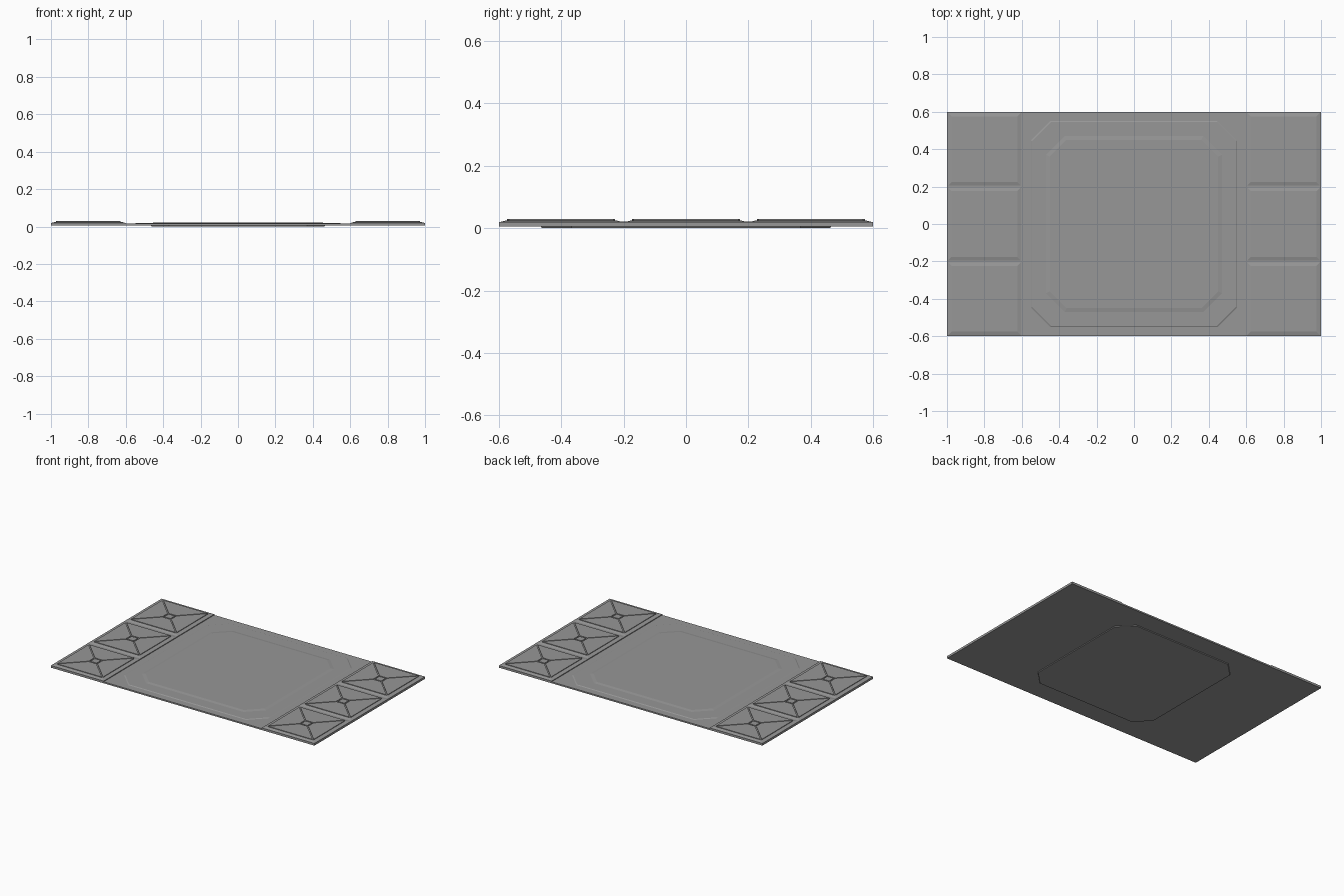
import bpy
import math
from mathutils import Matrix, Vector

cube = bpy.data.objects.get("Cube")
if cube:
    bpy.data.objects.remove(cube, do_unlink=True)

grey = bpy.data.materials.new("panel grey")
grey.use_nodes = True
colour = (0.31, 0.31, 0.31, 1)
grey.diffuse_color = colour
grey.node_tree.nodes["Principled BSDF"].inputs["Base Color"].default_value = colour


def rectangle(cx, cy, hx, hy):
    return [(cx + sx * hx, cy + sy * hy) for sx, sy in ((-1, -1), (1, -1), (1, 1), (-1, 1))]


def octagon(half, cut):
    """Square with cut corners, counter-clockwise."""
    a, b = half, half - cut
    return [(-b, -a), (b, -a), (a, -b), (a, b), (b, a), (-b, a), (-a, b), (-a, -b)]


def loft(name, *rings):
    """Solid through (outline, height) rings, capped at both ends."""
    n = len(rings[0][0])
    verts = [(x, y, z) for outline, z in rings for x, y in outline]
    faces = [list(range(n))[::-1], list(range(len(verts) - n, len(verts)))]
    for r in range(len(rings) - 1):
        for i in range(n):
            j = (i + 1) % n
            faces.append([r * n + i, r * n + j, r * n + n + j, r * n + n + i])
    mesh = bpy.data.meshes.new(name)
    mesh.from_pydata(verts, [], faces)
    mesh.materials.append(grey)
    obj = bpy.data.objects.new(name, mesh)
    bpy.context.collection.objects.link(obj)
    return obj


# Base slab
slab = rectangle(0, 0, 1, 0.6)
loft("base_slab", (slab, 0.005), (slab, 0.015))

# Stepped octagonal centre
loft("centre_border", (octagon(0.552, 0.105), 0.012), (octagon(0.552, 0.105), 0.015),
     (octagon(0.546, 0.103), 0.018))
loft("centre_panel", (octagon(0.462, 0.095), 0), (octagon(0.47, 0.1), 0.018),
     (octagon(0.45, 0.09), 0.021))

# Side strips, each with three square pads
trapezoid = [Vector(p) for p in ((0.033, -0.028), (0.173, -0.168), (0.173, 0.168), (0.033, 0.028))]
for side, sx in (("left", 1), ("right", -1)):
    cx = sx * 0.8
    strip = rectangle(cx, 0, 0.2, 0.6)
    loft(f"{side}_strip", (strip, 0.005), (strip, 0.02))
    for row, cy in enumerate((-0.4, 0, 0.4), 1):
        pad = f"{side}_pad_{row}"
        loft(f"{pad}_base", (rectangle(cx, cy, 0.199, 0.199), 0.019),
             (rectangle(cx, cy, 0.176, 0.176), 0.025))
        # Four wedge plates separated by diagonal grooves
        for k in range(4):
            turn = Matrix.Rotation(k * math.pi / 2, 2)
            outline = [tuple(turn @ p + Vector((cx, cy))) for p in trapezoid]
            loft(f"{pad}_wedge_{k + 1}", (outline, 0.024), (outline, 0.029))
        stud = rectangle(cx, cy, 0.024, 0.024)
        loft(f"{pad}_stud", (stud, 0.024), (stud, 0.029))
